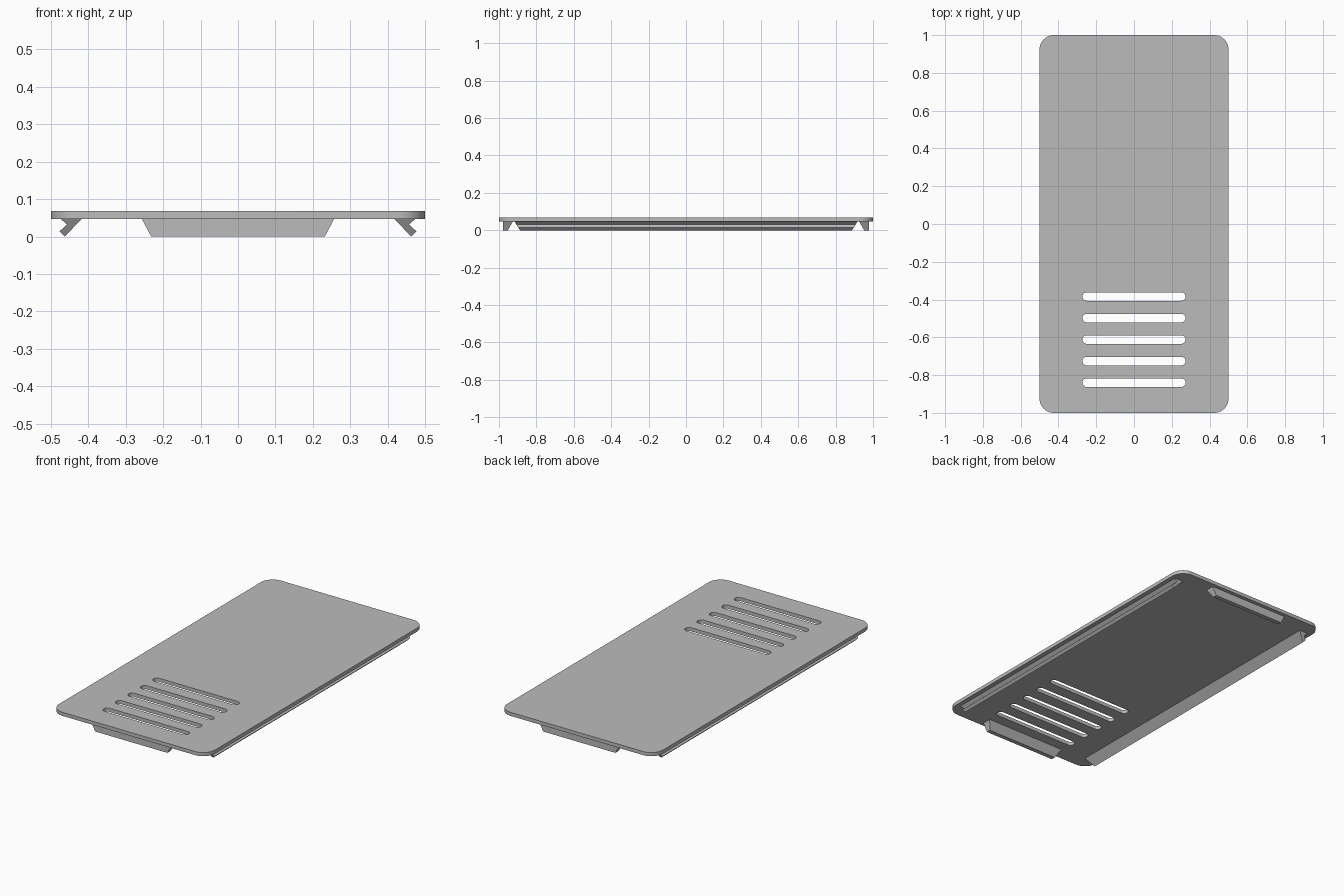
import bpy, bmesh, math
from mathutils import Vector

cube = bpy.data.objects.get("Cube")
if cube:
    bpy.data.objects.remove(cube)

TOP, UNDER = 0.068, 0.047      # plate faces
SLOT_R, SLOT_X = 0.0225, 0.273

grey = bpy.data.materials.new("plain grey")
grey.use_nodes = True
colour = (0.5, 0.5, 0.5, 1)
grey.diffuse_color = colour
grey.node_tree.nodes["Principled BSDF"].inputs["Base Color"].default_value = colour


def rounded_rect(cx, cy, hx, hy, r, steps):
    """Outline of a rectangle with rounded corners."""
    pts = []
    for i, (sx, sy) in enumerate([(1, 1), (-1, 1), (-1, -1), (1, -1)]):
        for k in range(steps + 1):
            a = math.pi / 2 * (i + k / steps)
            p = (cx + sx * (hx - r) + r * math.cos(a),
                 cy + sy * (hy - r) + r * math.sin(a))
            if not pts or math.dist(p, pts[-1]) > 1e-5:
                pts.append(p)
    if math.dist(pts[0], pts[-1]) < 1e-5:
        pts.pop()
    return pts


def add_mesh(name, bm):
    bmesh.ops.recalc_face_normals(bm, faces=bm.faces)
    mesh = bpy.data.meshes.new(name)
    bm.to_mesh(mesh)
    bm.free()
    mesh.materials.append(grey)
    obj = bpy.data.objects.new(name, mesh)
    bpy.context.collection.objects.link(obj)
    return obj


def make_plate():
    """Rounded plate with vent slots, filled from its outlines."""
    outlines = [rounded_rect(0, 0, 0.5, 1, 0.075, 10)]
    for i in range(5):
        outlines.append(rounded_rect(0, -0.84 + 0.114 * i, SLOT_X, SLOT_R, SLOT_R, 8))
    bm = bmesh.new()
    edges = []
    for pts in outlines:
        vs = [bm.verts.new((x, y, UNDER)) for x, y in pts]
        edges += [bm.edges.new((a, b)) for a, b in zip(vs, vs[1:] + vs[:1])]
    bmesh.ops.triangle_fill(bm, edges=edges, use_beauty=True, normal=(0, 0, 1))
    ext = bmesh.ops.extrude_face_region(bm, geom=bm.faces[:], use_keep_orig=True)
    moved = [v for v in ext["geom"] if isinstance(v, bmesh.types.BMVert)]
    bmesh.ops.translate(bm, verts=moved, vec=(0, 0, TOP - UNDER))
    return add_mesh("cover_plate", bm)


def make_strip(name, profile, half, taper, out, along):
    """Sweep an (outward, z) profile along a line, with ends that slope inwards."""
    bm = bmesh.new()
    out, along = Vector(out), Vector(along)
    rings = []
    for s in (-1, 1):
        rings.append([bm.verts.new(out * d + along * s * (half - taper * (UNDER - z) / UNDER)
                                   + Vector((0, 0, z))) for d, z in profile])
    a, b = rings
    bm.faces.new(a)
    bm.faces.new(b)
    for i in range(len(a)):
        j = (i + 1) % len(a)
        bm.faces.new((a[i], a[j], b[j], b[i]))
    return add_mesh(name, bm)


plate = make_plate()

# Hooked rails on the long sides, wedge tabs on the short sides
rail = [(0.418, UNDER), (0.463, 0), (0.477, 0.014), (0.457, 0.032), (0.474, UNDER)]
tab = [(0.925, UNDER), (0.953, 0), (0.978, 0), (0.978, UNDER)]
for side, s in (("left", 1), ("right", -1)):
    make_strip(side + "_rail", rail, 0.917, 0.029, (s, 0, 0), (0, 1, 0))
for side, s in (("back", 1), ("front", -1)):
    make_strip(side + "_tab", tab, 0.257, 0.025, (0, s, 0), (1, 0, 0))

# Smooth the rounded corners only
bpy.ops.object.select_all(action="DESELECT")
plate.select_set(True)
bpy.context.view_layer.objects.active = plate
bpy.ops.object.shade_smooth_by_angle(angle=math.radians(30))
